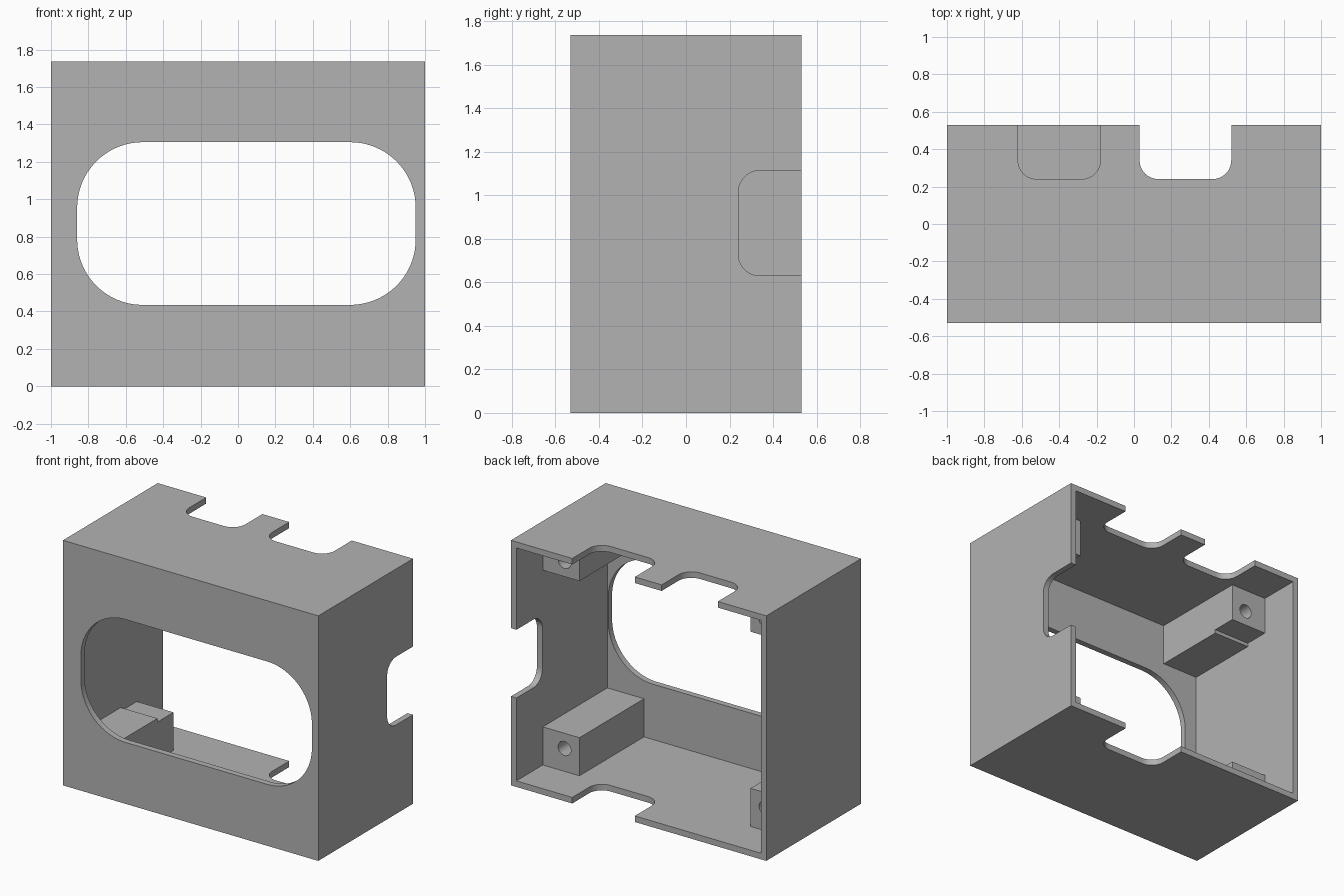
import bpy, bmesh, math
from mathutils import Matrix, Vector

if "Cube" in bpy.data.objects:
    bpy.data.objects.remove(bpy.data.objects["Cube"])

# Overall dimensions
HX, HY, H, WALL = 1.0, 0.53, 1.735, 0.043
POST_END, NOTCH_Y = 0.235, 0.24

grey = bpy.data.materials.new("plain_grey")
grey.use_nodes = True
grey.diffuse_color = (0.45, 0.45, 0.45, 1)
grey.node_tree.nodes["Principled BSDF"].inputs["Base Color"].default_value = grey.diffuse_color


def finish(name, bm):
    bmesh.ops.recalc_face_normals(bm, faces=bm.faces)
    mesh = bpy.data.meshes.new(name)
    bm.to_mesh(mesh)
    bm.free()
    mesh.materials.append(grey)
    obj = bpy.data.objects.new(name, mesh)
    bpy.context.collection.objects.link(obj)
    return obj


def box(name, low, high):
    low, high = Vector(low), Vector(high)
    bm = bmesh.new()
    place = Matrix.Translation((low + high) / 2) @ Matrix.Diagonal((high - low).to_4d())
    bmesh.ops.create_cube(bm, size=1, matrix=place)
    return finish(name, bm)


def rounded_prism(name, u, v, radius, depth, to_xyz, steps=12):
    """Rounded rectangle in u, v, extruded over depth; to_xyz maps (u, v, w) to space."""
    bm = bmesh.new()
    corners = [(u[1], v[1], -1, -1), (u[0], v[1], 1, -1), (u[0], v[0], 1, 1), (u[1], v[0], -1, 1)]
    verts = []
    for i, (cu, cv, su, sv) in enumerate(corners):
        for k in range(steps + 1):
            a = (i + k / steps) * math.pi / 2
            pu = cu + su * radius + radius * math.cos(a)
            pv = cv + sv * radius + radius * math.sin(a)
            verts.append(bm.verts.new(to_xyz(pu, pv, depth[0])))
    face = bm.faces.new(verts)
    moved = bmesh.ops.extrude_face_region(bm, geom=[face])["geom"]
    shift = Vector(to_xyz(0, 0, depth[1])) - Vector(to_xyz(0, 0, depth[0]))
    bmesh.ops.translate(bm, vec=shift, verts=[g for g in moved if isinstance(g, bmesh.types.BMVert)])
    return finish(name, bm)


def apply_boolean(obj, tool, operation="DIFFERENCE"):
    mod = obj.modifiers.new(operation.lower(), "BOOLEAN")
    mod.operation, mod.solver, mod.object = operation, "EXACT", tool
    bpy.ops.object.select_all(action="DESELECT")
    bpy.context.view_layer.objects.active = obj
    obj.select_set(True)
    bpy.ops.object.modifier_apply(modifier=mod.name)
    bpy.data.objects.remove(tool)


def smooth(obj):
    bpy.ops.object.select_all(action="DESELECT")
    bpy.context.view_layer.objects.active = obj
    obj.select_set(True)
    bpy.ops.object.shade_smooth_by_angle(angle=math.radians(30))


# Open-backed housing
housing = box("housing", (-HX, -HY, 0), (HX, HY, H))
apply_boolean(housing, box("cavity", (-HX + WALL, -HY + WALL, WALL), (HX - WALL, HY + 1, H - WALL)))

# Rounded window in the front wall
apply_boolean(housing, rounded_prism("window", (-0.86, 0.95), (0.435, 1.305), 0.35,
                                     (-HY - 0.2, -HY + 0.2), lambda u, v, w: (u, w, v), 20))

# Cable notches in the rear edges: right one through top and floor, left one in top only
def along_z(u, v, w):
    return (u, v, w)

notch_y = (NOTCH_Y, HY + 0.4)
apply_boolean(housing, rounded_prism("notch", (0.03, 0.52), notch_y, 0.1, (-0.2, H + 0.2), along_z))
apply_boolean(housing, rounded_prism("notch", (-0.62, -0.18), notch_y, 0.1, (H - 0.2, H + 0.2), along_z))
# Notch in the left side wall
apply_boolean(housing, rounded_prism("notch", (0.63, 1.113), notch_y, 0.1, (HX - 0.2, HX + 0.2),
                                     lambda u, v, w: (w, v, u)))
smooth(housing)


# Corner screw posts, with a raised front section on the right-hand pair
def z_pair(a, b, top):
    return (H - b, H - a) if top else (a, b)


for side, side_name in ((1, "left"), (-1, "right")):
    for top, level in ((False, "lower"), (True, "upper")):
        xs = sorted((side * 0.67, side * (HX - WALL)))
        z0, z1 = z_pair(WALL, 0.313, top)
        post = box(f"{level}_{side_name}_post", (xs[0], -HY + WALL, z0), (xs[1], POST_END, z1))
        if side < 0:
            s0, s1 = z_pair(WALL, 0.339, top)
            step = box("step", (xs[0], -HY + WALL, s0), (xs[1], POST_END - 0.18, s1))
            apply_boolean(post, step, "UNION")
        # Blind screw hole
        bm = bmesh.new()
        centre = Vector((side * 0.787, POST_END, H - 0.205 if top else 0.205))
        bmesh.ops.create_cone(bm, cap_ends=True, segments=32, radius1=0.05, radius2=0.05, depth=0.9,
                              matrix=Matrix.Translation(centre) @ Matrix.Rotation(math.pi / 2, 4, "X"))
        apply_boolean(post, finish("screw_hole", bm))
        smooth(post)
